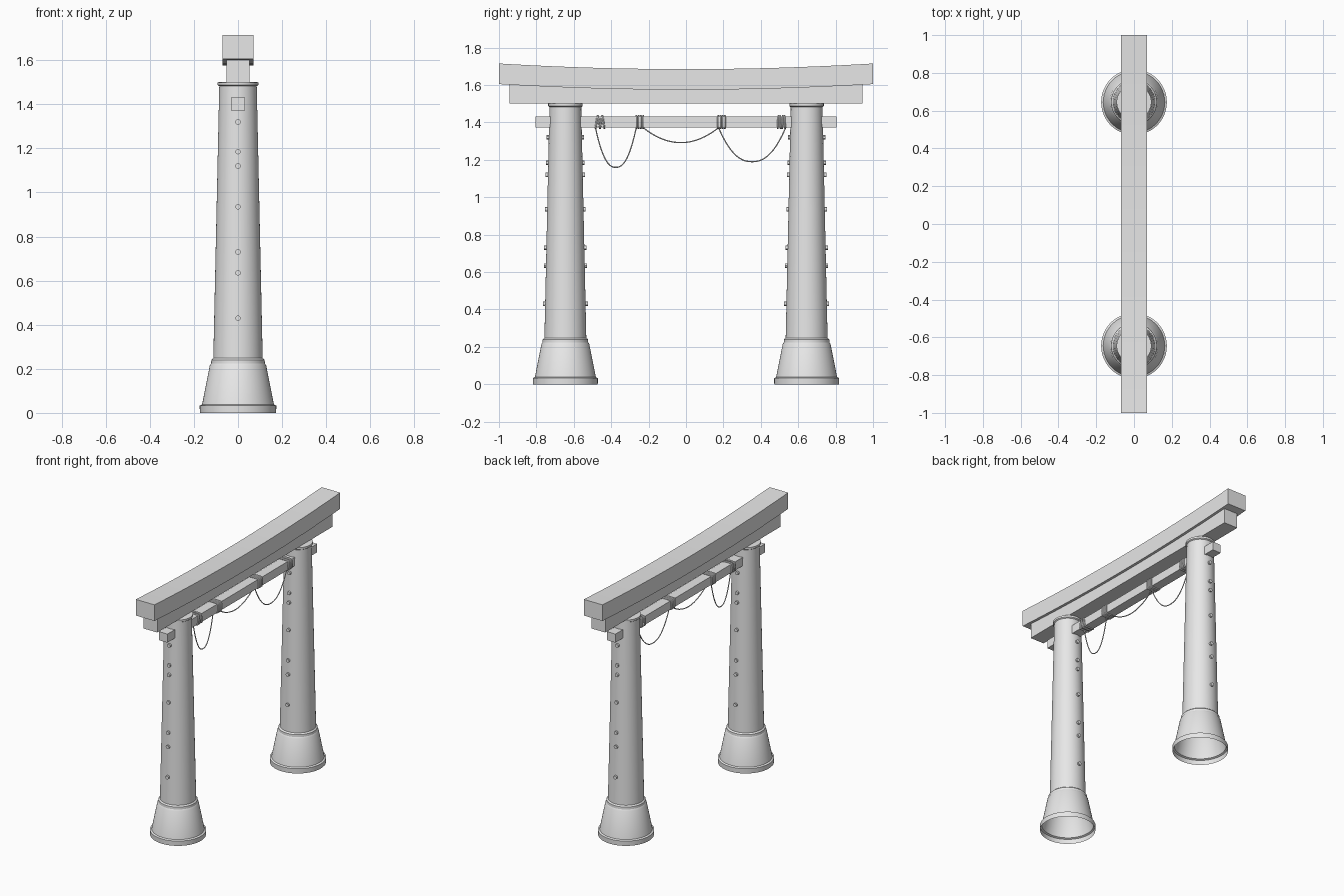
import bpy, bmesh, math
from mathutils import Matrix, Vector

if "Cube" in bpy.data.objects:
    bpy.data.objects.remove(bpy.data.objects["Cube"])

GREY = (0.8, 0.8, 0.8, 1)
stone = bpy.data.materials.new("pale grey")
stone.use_nodes = True
stone.diffuse_color = GREY
stone.node_tree.nodes["Principled BSDF"].inputs["Base Color"].default_value = GREY

PILLAR_Y = 0.645
TIE_Z = 1.402


def add_mesh(name, bm, smooth=False):
    bmesh.ops.recalc_face_normals(bm, faces=bm.faces)
    me = bpy.data.meshes.new(name)
    bm.to_mesh(me)
    bm.free()
    me.materials.append(stone)
    ob = bpy.data.objects.new(name, me)
    bpy.context.collection.objects.link(ob)
    if smooth:
        bpy.ops.object.select_all(action='DESELECT')
        ob.select_set(True)
        bpy.context.view_layer.objects.active = ob
        bpy.ops.object.shade_smooth_by_angle(angle=math.radians(30))
    return ob


def lathe(name, profile, y, steps=48):
    bm = bmesh.new()
    verts = [bm.verts.new((r, 0, z)) for r, z in profile]
    edges = [bm.edges.new(pair) for pair in zip(verts, verts[1:])]
    bmesh.ops.spin(bm, geom=verts + edges, cent=(0, 0, 0), axis=(0, 0, 1),
                   angle=math.tau, steps=steps, use_duplicate=False)
    bmesh.ops.remove_doubles(bm, verts=bm.verts, dist=0.0001)
    bmesh.ops.translate(bm, verts=bm.verts, vec=(0, y, 0))
    return add_mesh(name, bm, True)


def sag(y):
    return 0.03 * y * y


def beam(name, half_x, half_y, bottom, top, segments=20):
    """Long beam along y; bottom and top are heights as functions of y."""
    bm = bmesh.new()
    rings = []
    for i in range(segments + 1):
        y = half_y * (2 * i / segments - 1)
        corners = ((-half_x, bottom(y)), (half_x, bottom(y)),
                   (half_x, top(y)), (-half_x, top(y)))
        rings.append([bm.verts.new((x, y, z)) for x, z in corners])
    for a, b in zip(rings, rings[1:]):
        for k in range(4):
            n = (k + 1) % 4
            bm.faces.new((a[k], a[n], b[n], b[k]))
    bm.faces.new(rings[0])
    bm.faces.new(rings[-1])
    return add_mesh(name, bm, segments > 1)


def rope(name, paths, radius, cyclic=False):
    """Sweep a round rope along each path and keep it as a mesh."""
    cu = bpy.data.curves.new(name, 'CURVE')
    cu.dimensions = '3D'
    cu.bevel_depth = radius
    cu.bevel_resolution = 2
    cu.use_fill_caps = True
    for path in paths:
        sp = cu.splines.new('POLY')
        sp.points.add(len(path) - 1)
        for point, co in zip(sp.points, path):
            point.co = (*co, 1)
        sp.use_cyclic_u = cyclic
    temp = bpy.data.objects.new(name + " path", cu)
    bpy.context.collection.objects.link(temp)
    bpy.context.view_layer.update()
    me = bpy.data.meshes.new_from_object(
        temp.evaluated_get(bpy.context.evaluated_depsgraph_get()))
    bm = bmesh.new()
    bm.from_mesh(me)
    bpy.data.objects.remove(temp)
    bpy.data.meshes.remove(me)
    return add_mesh(name, bm, True)


# Pillars: hollow flared foot, collar, tapering shaft and cap
foot = [(0.173, 0), (0.174, 0.033), (0.163, 0.038), (0.128, 0.215),
        (0.122, 0.224)]
collar = [(0.122, 0.224), (0.121, 0.24), (0.112, 0.248)]
shaft = [(0.112, 0.248), (0.085, 1.482)]
cap = [(0.085, 1.482), (0.092, 1.487), (0.092, 1.5), (0, 1.503)]
PEG_Z = (0.43, 0.635, 0.73, 0.935, 1.12, 1.185, 1.32)

for side, y in (("front", -PILLAR_Y), ("back", PILLAR_Y)):
    lathe(side + "_pillar_foot", foot, y)
    lathe(side + "_pillar_collar", collar, y)
    lathe(side + "_pillar_shaft", shaft, y)
    lathe(side + "_pillar_cap", cap, y)

    # Pegs on both the front and back of each pillar
    bm = bmesh.new()
    for z in PEG_Z:
        t = (z - shaft[0][1]) / (shaft[1][1] - shaft[0][1])
        r = shaft[0][0] + t * (shaft[1][0] - shaft[0][0])
        for s in (-1, 1):
            place = Matrix.Translation((0, y + s * r, z)) @ Matrix.Rotation(math.pi / 2, 4, 'X')
            bmesh.ops.create_cone(bm, cap_ends=True, segments=12, radius1=0.012,
                                  radius2=0.012, depth=0.024, matrix=place)
    add_mesh(side + "_pillar_pegs", bm, True)

# Beams
beam("upper_lintel", 0.07, 1.0, lambda y: 1.575 + sag(y), lambda y: 1.685 + sag(y))
beam("lower_lintel", 0.052, 0.943, lambda y: 1.5, lambda y: 1.576 + sag(y))
beam("tie_beam", 0.032, 0.805, lambda y: TIE_Z - 0.029, lambda y: TIE_Z + 0.029, 1)

# Rope wraps around the tie beam: centre along y, slant of the coils
for n, (y, slant) in enumerate(((-0.46, 0.16), (-0.247, 0), (0.19, 0), (0.51, 0.06))):
    coils = []
    for k in range(4):
        path = []
        for i in range(24):
            a = math.tau * i / 24
            # Rounded square cross-section
            c, s = math.cos(a), math.sin(a)
            x = math.copysign(abs(c) ** 0.35, c) * 0.036
            z = math.copysign(abs(s) ** 0.35, s) * 0.033
            lean = slant * z * (-1) ** k
            path.append(Vector((x, y + (k - 1.5) * 0.012 + lean, TIE_Z + z)))
        coils.append(path)
    rope(f"rope_wrap_{n + 1}", coils, 0.0052, True)

# Hanging ropes: start, end, lowest height, fullness
for n, (y0, y1, low, full) in enumerate(((-0.485, -0.265, 1.16, 2.4),
                                         (-0.235, 0.18, 1.292, 2.0),
                                         (0.172, 0.535, 1.19, 2.3))):
    path = []
    for i in range(33):
        t = math.sin(math.pi * (i / 32 - 0.5))
        z = low + (TIE_Z - 0.025 - low) * abs(t) ** full
        path.append((0, (y0 + y1) / 2 + t * (y1 - y0) / 2, z))
    rope(f"hanging_rope_{n + 1}", [path], 0.0032)
